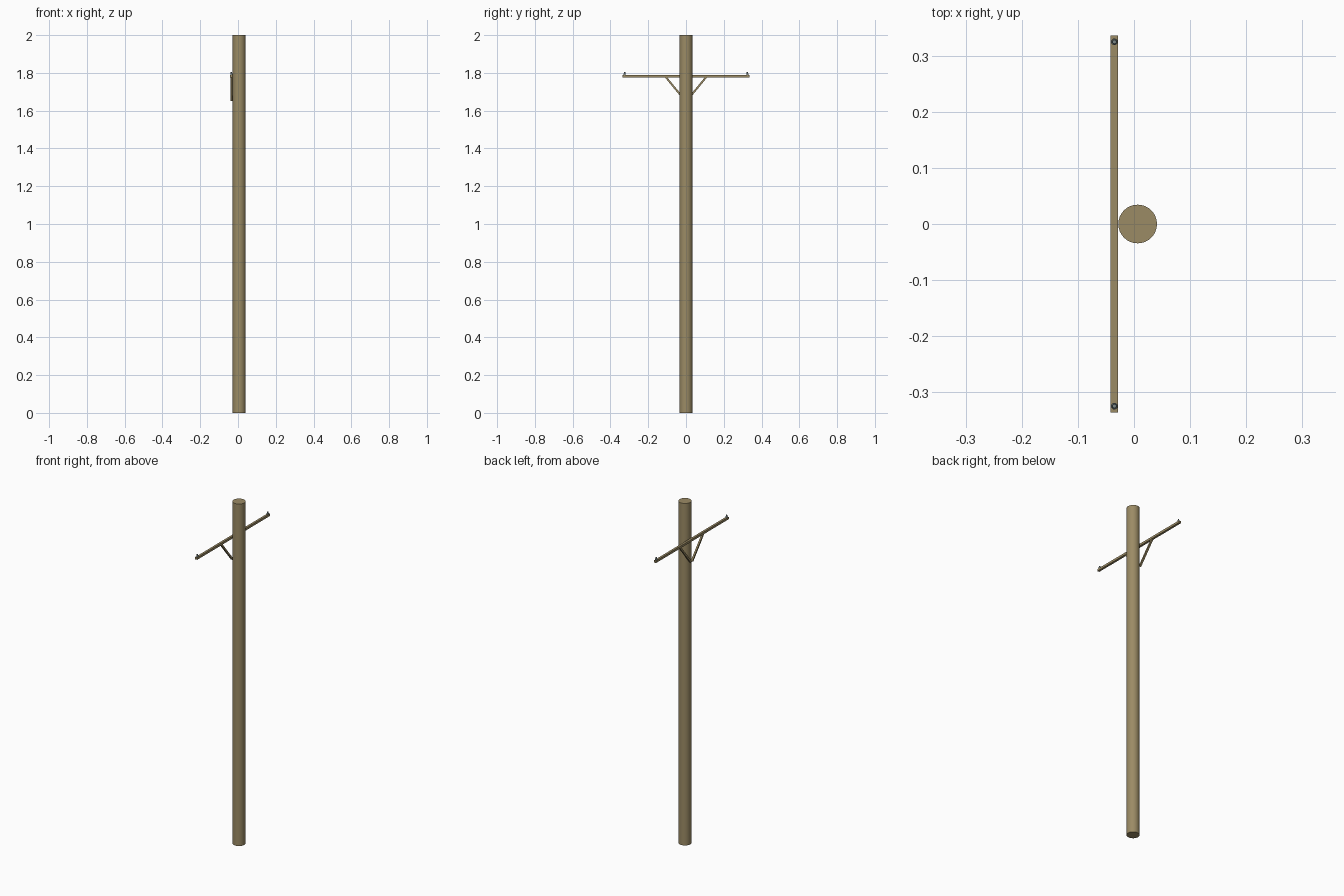
import bpy, math
from mathutils import Vector

if "Cube" in bpy.data.objects:
    bpy.data.objects.remove(bpy.data.objects["Cube"])


def material(name, rgb):
    m = bpy.data.materials.new(name)
    m.diffuse_color = (*rgb, 1)
    m.use_nodes = True
    m.node_tree.nodes["Principled BSDF"].inputs["Base Color"].default_value = m.diffuse_color
    return m


wood = material("weathered wood", (0.33, 0.26, 0.13))
grey = material("insulator grey", (0.20, 0.25, 0.25))
ARM_X = -0.035


def finish(name, mat):
    ob = bpy.context.object
    ob.name = name
    ob.data.materials.append(mat)
    return ob


def cylinder(name, loc, r1, r2, z0, z1, sides, mat):
    bpy.ops.mesh.primitive_cone_add(vertices=sides, radius1=r1, radius2=r2, depth=z1 - z0,
                                    location=(loc[0], loc[1], (z0 + z1) / 2))
    ob = finish(name, mat)
    bpy.ops.object.shade_smooth_by_angle(angle=math.radians(40))
    return ob


def beam(name, a, b, width, height, mat):
    # box running between two points in the plane of the crossarm
    a, b = Vector(a), Vector(b)
    d = b - a
    bpy.ops.mesh.primitive_cube_add(size=1, location=(a + b) / 2,
                                    rotation=(math.atan2(d.z, d.y), 0, 0))
    bpy.context.object.scale = (width, d.length, height)
    return finish(name, mat)


# pole
cylinder("pole", (0.0065, 0), 0.0345, 0.0345, 0, 2, 32, wood)
# crossarm on the left face of the pole
beam("crossarm", (ARM_X, -0.336, 1.783), (ARM_X, 0.336, 1.783), 0.013, 0.013, wood)

for side, label in ((-1, "front"), (1, "back")):
    # diagonal brace
    beam(label + "_brace", (ARM_X, side * 0.006, 1.655), (ARM_X, side * 0.108, 1.779),
         0.010, 0.010, wood)
    # insulator: wide skirt with a narrower cap
    y = side * 0.325
    cylinder(label + "_insulator_skirt", (ARM_X, y), 0.006, 0.006, 1.788, 1.796, 16, grey)
    cylinder(label + "_insulator_cap", (ARM_X, y), 0.0045, 0.0035, 1.796, 1.804, 16, grey)
